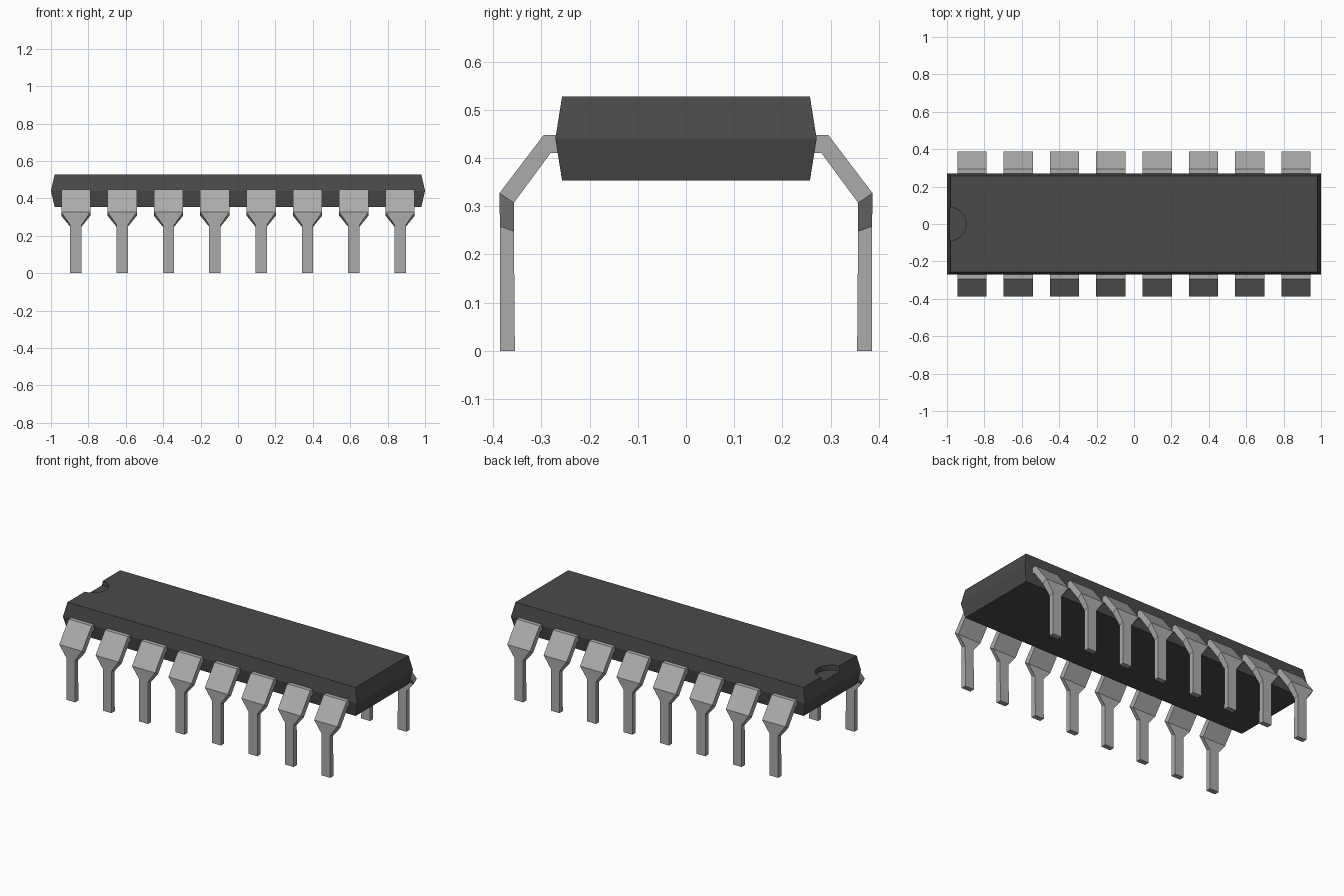
import bpy, bmesh, math

cube = bpy.data.objects.get("Cube")
if cube:
    bpy.data.objects.remove(cube, do_unlink=True)


def material(name, value):
    m = bpy.data.materials.new(name)
    m.use_nodes = True
    color = (value, value, value, 1)
    m.diffuse_color = color
    bsdf = m.node_tree.nodes["Principled BSDF"]
    bsdf.inputs["Base Color"].default_value = color
    bsdf.inputs["Roughness"].default_value = 0.6
    return m


def add_object(name, mesh):
    ob = bpy.data.objects.new(name, mesh)
    bpy.context.collection.objects.link(ob)
    return ob


def loft(name, rings, mat):
    """Skin a list of four-point rings and cap both ends."""
    bm = bmesh.new()
    loops = [[bm.verts.new(p) for p in ring] for ring in rings]
    for a, b in zip(loops, loops[1:]):
        for i in range(4):
            j = (i + 1) % 4
            bm.faces.new((a[i], a[j], b[j], b[i]))
    bm.faces.new(loops[0])
    bm.faces.new(loops[-1])
    bmesh.ops.recalc_face_normals(bm, faces=bm.faces[:])
    mesh = bpy.data.meshes.new(name)
    bm.to_mesh(mesh)
    bm.free()
    mesh.materials.append(mat)
    return mesh


plastic = material("dark grey plastic", 0.068)
metal = material("light grey metal", 0.41)

# Body: a slab that is widest at its middle seam
levels = [(0.353, 0.98, 0.257), (0.44, 1.0, 0.271), (0.528, 0.98, 0.257)]
rings = [[(-x, -y, z), (x, -y, z), (x, y, z), (-x, y, z)] for z, x, y in levels]
body = add_object("body", loft("body", rings, plastic))

# Half-round orientation notch at the -x end
bpy.ops.mesh.primitive_cylinder_add(vertices=32, radius=0.088, depth=0.1,
                                    location=(-0.985, 0, 0.498 + 0.05))
cutter = bpy.context.object
cutter.name = "notch_cutter"
cutter.hide_render = True
cutter.data.materials.append(plastic)
cut = body.modifiers.new("notch", "BOOLEAN")
cut.operation = "DIFFERENCE"
cut.solver = "EXACT"
cut.object = cutter
bpy.ops.object.select_all(action="DESELECT")
body.select_set(True)
bpy.context.view_layer.objects.active = body
bpy.ops.object.modifier_apply(modifier=cut.name)
bpy.data.objects.remove(cutter, do_unlink=True)

# Pin: outer (y, z), inner (y, z), half width from shoulder to foot
sections = [
    ((0.250, 0.448), (0.250, 0.410), 0.078),
    ((0.295, 0.448), (0.281, 0.410), 0.078),
    ((0.387, 0.327), (0.357, 0.307), 0.078),
    ((0.386, 0.258), (0.357, 0.248), 0.030),
    ((0.386, 0.000), (0.355, 0.000), 0.030),
]
rings = [[(-w, *o), (w, *o), (w, *i), (-w, *i)] for o, i, w in sections]
pin_mesh = loft("pin", rings, metal)

# Eight pins along each long side
for n in range(8):
    x = (n - 3.5) * 0.2477
    back = add_object(f"back_pin_{n + 1}", pin_mesh)
    back.location.x = x
    front = add_object(f"front_pin_{n + 1}", pin_mesh)
    front.location.x = x
    front.rotation_euler.z = math.pi
